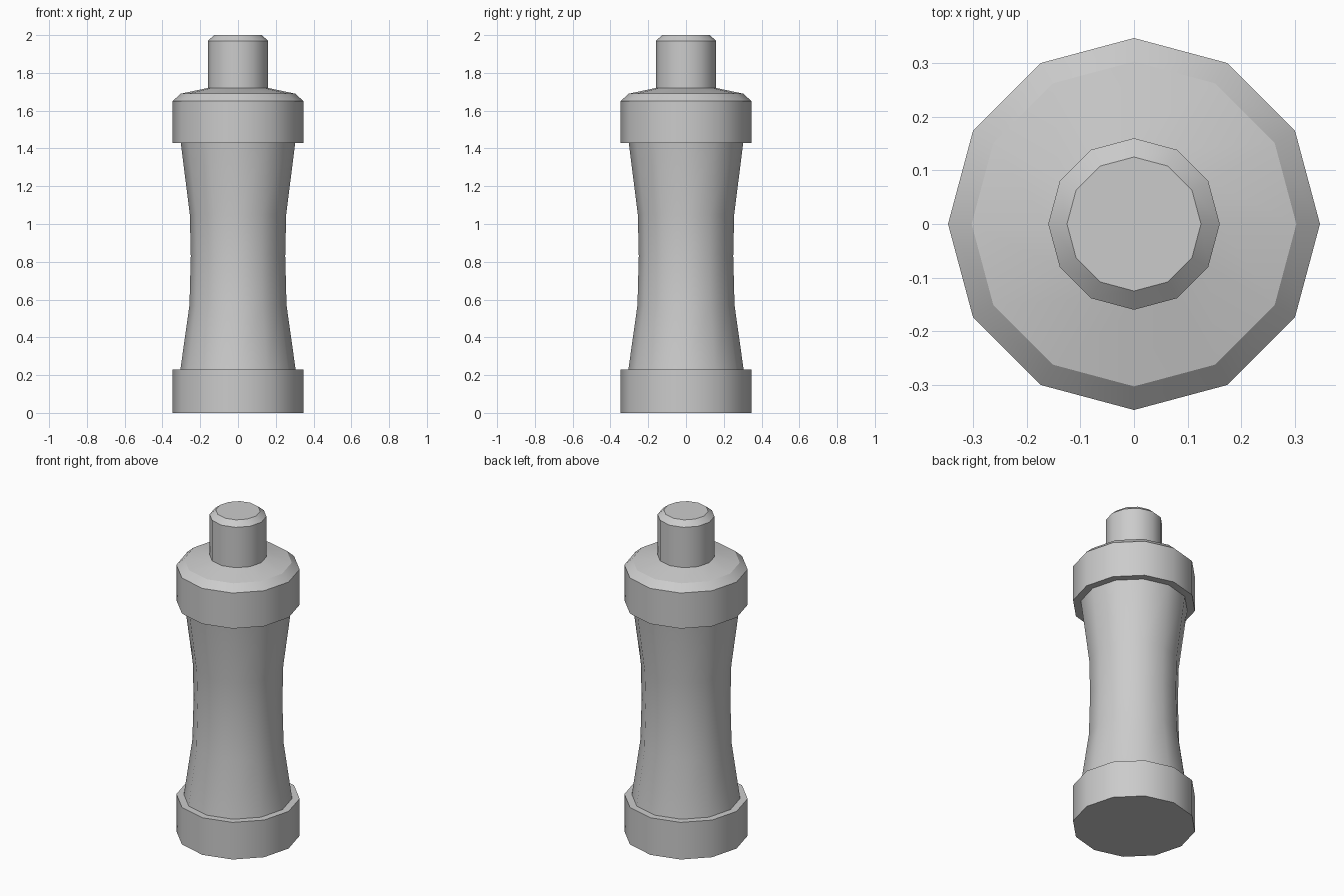
import bpy, bmesh, math

if "Cube" in bpy.data.objects:
    bpy.data.objects.remove(bpy.data.objects["Cube"])

SIDES = 12


def lathe(name, profile):
    """Revolve a (radius, z) profile around z and cap both ends."""
    bm = bmesh.new()
    rings = []
    for r, z in profile:
        rings.append([bm.verts.new((r * math.cos(2 * math.pi * i / SIDES),
                                    r * math.sin(2 * math.pi * i / SIDES), z))
                      for i in range(SIDES)])
    for a, b in zip(rings, rings[1:]):
        for i in range(SIDES):
            j = (i + 1) % SIDES
            bm.faces.new((a[i], a[j], b[j], b[i]))
    bm.faces.new(rings[0][::-1])
    bm.faces.new(rings[-1])
    mesh = bpy.data.meshes.new(name)
    bm.to_mesh(mesh)
    bm.free()
    ob = bpy.data.objects.new(name, mesh)
    bpy.context.collection.objects.link(ob)
    bpy.ops.object.select_all(action='DESELECT')
    ob.select_set(True)
    bpy.context.view_layer.objects.active = ob
    bpy.ops.object.shade_smooth_by_angle(angle=math.radians(31))
    return ob


# One turned piece: base collar, waisted grip, upper collar, sloped shoulder, stem
lathe("turned_handle", [
    (0.347, 0.0), (0.347, 0.23),
    (0.305, 0.23), (0.257, 0.57), (0.25, 0.83), (0.255, 1.05), (0.303, 1.43),
    (0.347, 1.43), (0.347, 1.65), (0.303, 1.69),
    (0.16, 1.72), (0.16, 1.97), (0.125, 2.0),
])
